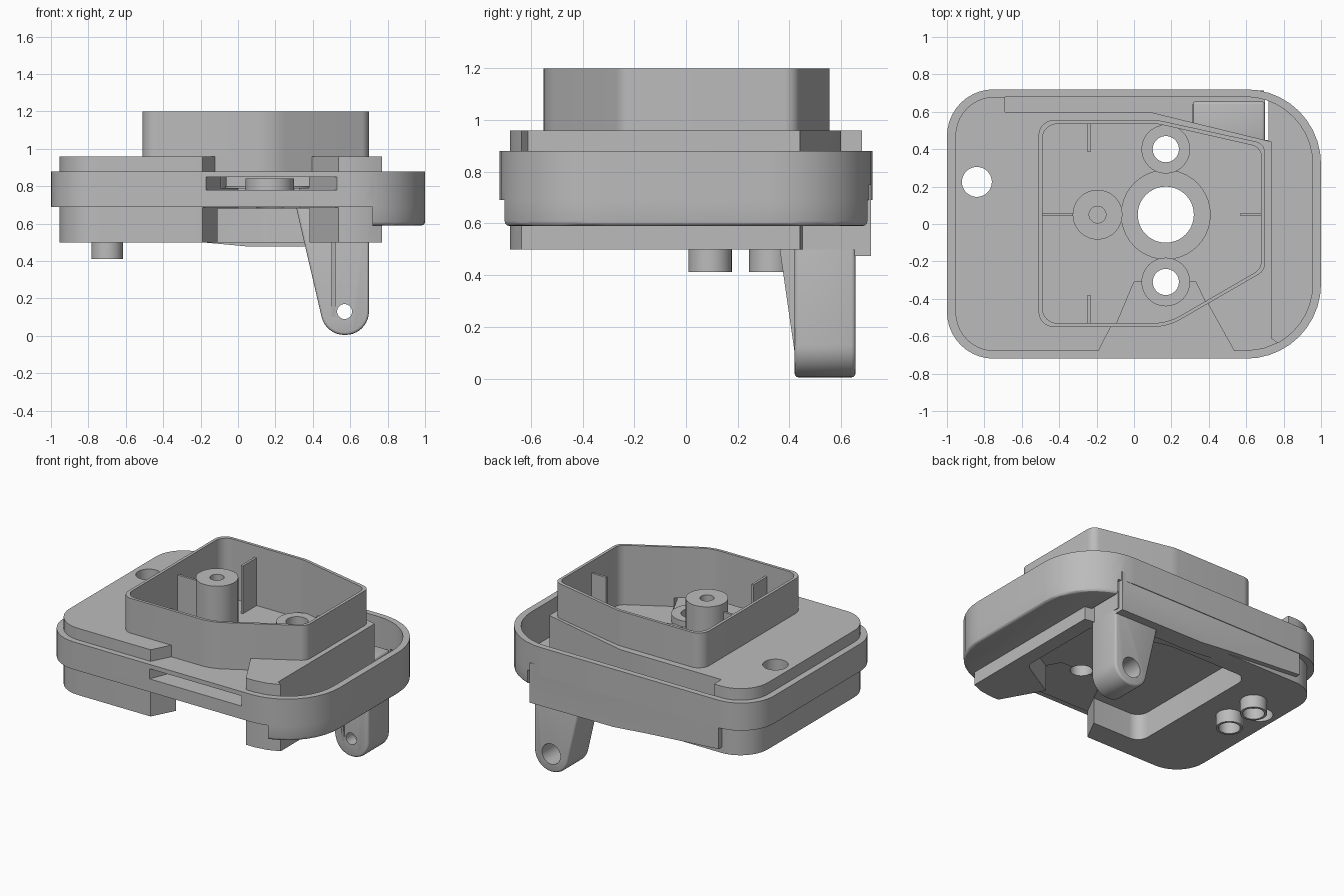
import bpy, bmesh, math
from mathutils import Vector

cube = bpy.data.objects.get("Cube")
if cube:
    bpy.data.objects.remove(cube, do_unlink=True)

grey = bpy.data.materials.new("plain_grey")
grey.use_nodes = True
grey.diffuse_color = (0.5, 0.5, 0.5, 1)
grey.node_tree.nodes["Principled BSDF"].inputs["Base Color"].default_value = (0.5, 0.5, 0.5, 1)


def rounded(points, steps=10):
    """Polygon whose corners (x, y, radius) are replaced by arcs."""
    out, n = [], len(points)
    for i, p in enumerate(points):
        c = Vector(p[:2])
        if len(p) < 3:
            out.append(c)
            continue
        a = (Vector(points[i - 1][:2]) - c).normalized()
        b = (Vector(points[(i + 1) % n][:2]) - c).normalized()
        half = a.angle(b) / 2
        centre = c + (a + b).normalized() * p[2] / math.sin(half)
        start = c + a * p[2] / math.tan(half) - centre
        end = c + b * p[2] / math.tan(half) - centre
        turn = math.atan2(start.x * end.y - start.y * end.x, start.dot(end))
        for k in range(steps + 1):
            t = turn * k / steps
            out.append(centre + Vector((start.x * math.cos(t) - start.y * math.sin(t),
                                        start.x * math.sin(t) + start.y * math.cos(t))))
    return out


def prism(name, points, low, high, along_y=False):
    bm = bmesh.new()
    place = (lambda p, w: (p.x, w, p.y)) if along_y else (lambda p, w: (p.x, p.y, w))
    outline = rounded(points)
    base = [bm.verts.new(place(p, low)) for p in outline]
    top = [bm.verts.new(place(p, high)) for p in outline]
    bm.faces.new(base)
    bm.faces.new(top)
    for i in range(len(base)):
        j = (i + 1) % len(base)
        bm.faces.new((base[i], base[j], top[j], top[i]))
    bmesh.ops.recalc_face_normals(bm, faces=bm.faces)
    mesh = bpy.data.meshes.new(name)
    bm.to_mesh(mesh)
    bm.free()
    mesh.materials.append(grey)
    obj = bpy.data.objects.new(name, mesh)
    bpy.context.collection.objects.link(obj)
    return obj


def disc(name, x, y, r, low, high, along_y=False, sides=40):
    ring = [(x + r * math.cos(math.tau * i / sides), y + r * math.sin(math.tau * i / sides))
            for i in range(sides)]
    return prism(name, ring, low, high, along_y)


def apply_modifier(obj, mod):
    bpy.context.view_layer.objects.active = obj
    bpy.ops.object.modifier_apply(modifier=mod.name)


def combine(obj, other, operation):
    mod = obj.modifiers.new("boolean", "BOOLEAN")
    mod.operation, mod.solver, mod.object = operation, "EXACT", other
    apply_modifier(obj, mod)
    bpy.data.objects.remove(other, do_unlink=True)


def bevel(obj, width):
    mod = obj.modifiers.new("bevel", "BEVEL")
    mod.width, mod.segments, mod.angle_limit = width, 3, math.radians(50)
    apply_modifier(obj, mod)


def well(name, d, low, high):
    return prism(name, [(-0.51 + d, -0.55 + d, 0.08), (0.18, -0.55 + d, 0.3),
                        (0.70 - d, -0.25 + d / 2, 0.07), (0.70 - d, 0.43 - d, 0.06),
                        (0.13, 0.555 - d, 0.25), (-0.51 + d, 0.555 - d, 0.08)], low, high)


def notch(low, high, left=-0.222, right=0.57):
    return prism("notch_cutter", [(left, -0.74), (0.0, -0.31), (0.33, -0.31), (right, -0.74)], low, high)


# Main body: flange, upper plate, lower block and skirts
housing = prism("housing", [(-1, -0.72, 0.25), (1, -0.72, 0.4), (1, 0.72, 0.4), (-1, 0.72, 0.25)], 0.69, 0.88)
plate = prism("plate", [(-0.955, -0.68, 0.21), (0.6, -0.68), (0.69, -0.667), (0.77, -0.635), (0.735, -0.61),
                        (0.735, 0.44), (0.08, 0.6), (-0.69, 0.6), (-0.69, 0.68),
                        (-0.955, 0.68, 0.21)], 0.8, 0.96)
combine(plate, notch(0.88, 1), "DIFFERENCE")
lower = prism("lower", [(-0.955, -0.68, 0.21), (0.6, -0.68), (0.69, -0.667), (0.77, -0.635), (0.77, 0.44),
                        (0.7, 0.45), (0.7, 0.68), (-0.955, 0.68, 0.21)], 0.5, 0.75)
skirt = prism("right_skirt", [(0.2, -0.72), (1, -0.72, 0.4), (1, 0.72, 0.4), (0.2, 0.72)], 0.59, 0.8)
bevel(skirt, 0.02)
combine(skirt, prism("trim", [(0, -1), (0.72, -1), (0.72, 1), (0, 1)], 0.4, 1), "DIFFERENCE")
back = prism("back_skirt", [(-0.75, 0.54), (-0.19, 0.5), (0.05, 0.478), (0.695, 0.475), (0.695, 0.75),
                            (-0.75, 0.75)], 0.58, 0.715, True)
for part in (plate, lower, skirt, back, well("well", 0, 0.8, 1.2)):
    combine(housing, part, "UNION")

# Hollows: side trough, upper well, underside pocket, front notch and slot
trough = prism("trough", [(-0.69, 0), (0.5, 0), (0.5, -0.68), (0.955, -0.68, 0.36),
                          (0.955, 0.68, 0.36), (-0.69, 0.68)], 0.63, 1.1)
keep = prism("keep", [(-0.8, -0.8), (0.77, -0.8), (0.77, -0.635), (0.735, -0.61), (0.735, 0.44),
                      (0.08, 0.6), (-0.8, 0.6)], 0.5, 1.3)
combine(trough, keep, "DIFFERENCE")
for cutter in (trough, well("well_cutter", 0.02, 0.79, 1.3), well("pocket", 0.03, 0.3, 0.68),
               notch(0.3, 0.685), notch(0.78, 0.85, -0.18, 0.54)):
    combine(housing, cutter, "DIFFERENCE")

# Through holes in floor and plate
bores = [(0.17, 0.05, 0.15), (0.17, 0.4, 0.07), (0.17, -0.31, 0.07)]
for x, y, r in bores + [(-0.84, 0.225, 0.08)]:
    combine(housing, disc("bore", x, y, r, 0.3, 1.3), "DIFFERENCE")

# Raised collars round the bores, the centre one nearly flush
collars = []
for (x, y, r), outer, top, name in zip(bores, (0.24, 0.13, 0.13), (0.8, 0.84, 0.84),
                                       ("centre", "back", "front")):
    collar = disc(name + "_collar", x, y, outer, 0.77, top)
    for bx, by, br in bores:
        combine(collar, disc("bore", bx, by, br, 0.3, 1.3), "DIFFERENCE")
    collars.append(collar)

# Tall post with a blind hole
post = disc("post", -0.195, 0.05, 0.133, 0.77, 1.18)
combine(post, disc("bore", -0.195, 0.05, 0.045, 0.9, 1.3), "DIFFERENCE")

# Thin ribs inside the well
ribs = []
for name, x0, x1, y0, y1 in (("back", -0.248, -0.232, 0.385, 0.545), ("front", -0.248, -0.232, -0.54, -0.38),
                             ("right", -0.5, -0.325, 0.042, 0.058), ("left", 0.57, 0.69, 0.042, 0.058)):
    ribs.append(prism(name + "_rib", [(x0, y0), (x1, y0), (x1, y1), (x0, y1)], 0.77, 1.12))

# Hanging lug with a pin hole, wider from behind, and a front web
lug = prism("hinge_lug", [(0.31, 0.69), (0.469, 0.005, 0.125), (0.7, 0.005, 0.125), (0.7, 0.69)],
            0.42, 0.655, True)
bevel(lug, 0.015)
combine(lug, disc("pin_hole", 0.57, 0.13, 0.04, 0.2, 0.9, True), "DIFFERENCE")
combine(lug, disc("pin_recess", 0.57, 0.13, 0.07, 0.5, 0.9, True), "DIFFERENCE")
web = prism("lug_web", [(0.5, 0.335), (0.52, 0.335), (0.52, 0.43), (0.5, 0.43)], 0.1, 0.69)
for v in web.data.vertices:
    if v.co.z < 0.2 and v.co.y < 0.4:
        v.co.y = 0.42

# Hollow pegs underneath
pegs = []
for name, y in (("front_peg", 0.093), ("back_peg", 0.328)):
    peg = disc(name, -0.7, y, 0.084, 0.412, 0.51)
    combine(peg, disc("bore", -0.7, y, 0.068, 0.3, 0.49), "DIFFERENCE")
    combine(peg, disc("bore", -0.84, 0.225, 0.08, 0.3, 0.6), "DIFFERENCE")
    pegs.append(peg)

bpy.ops.object.select_all(action="DESELECT")
for obj in [housing, post, lug, web] + collars + ribs + pegs:
    obj.select_set(True)
bpy.context.view_layer.objects.active = housing
bpy.ops.object.shade_smooth_by_angle(angle=math.radians(30))
